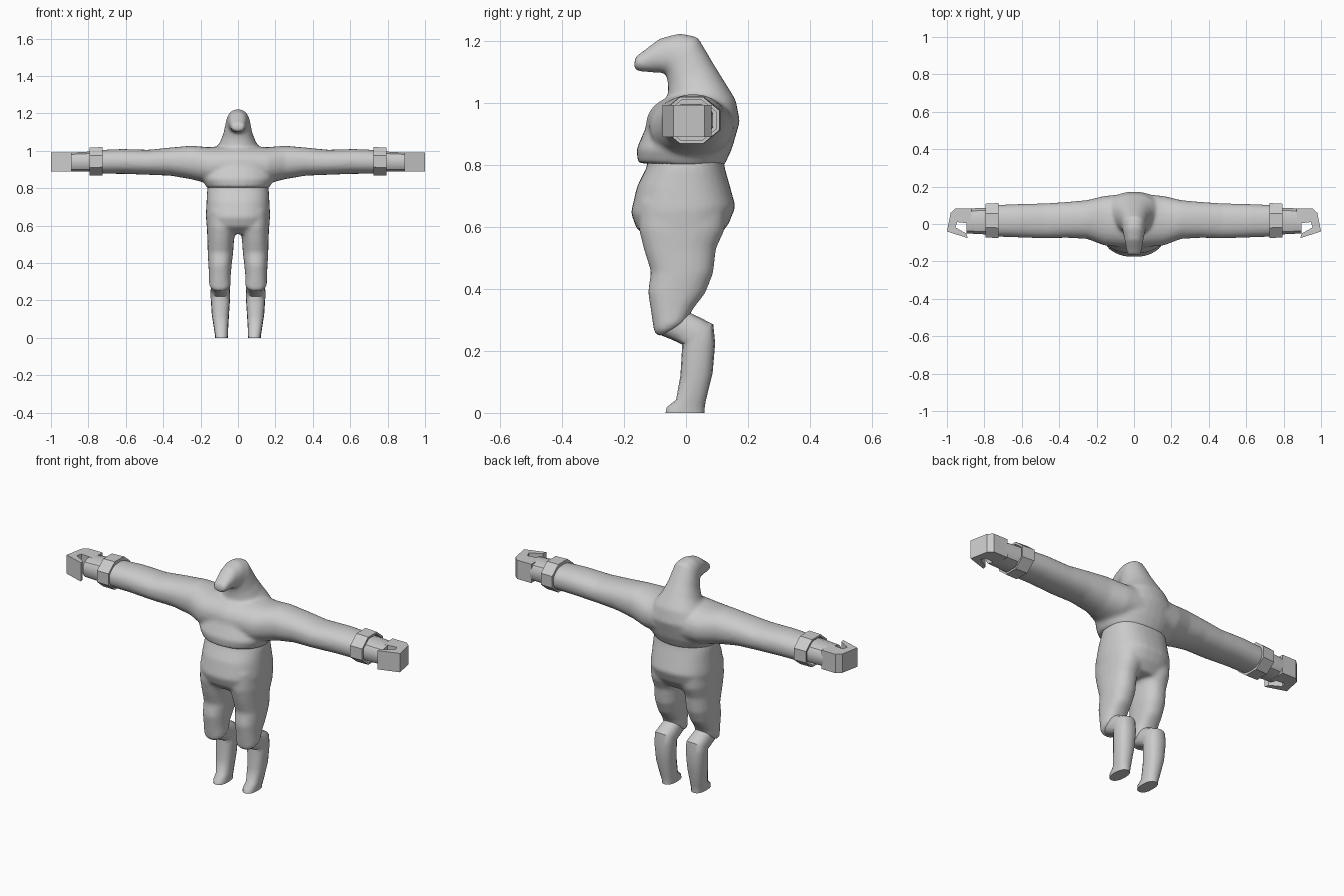
import bpy, bmesh
from math import cos, sin, pi
from mathutils import Vector


def loft(bm, sections, n=24, power=2.0, phase=0.0):
    """Skin closed rings; each section is (centre, half axis u, half axis v)."""
    rings = []
    for c, u, v in sections:
        ring = []
        for i in range(n):
            a = 2 * pi * i / n + phase
            p, q = cos(a), sin(a)
            p = (1 if p > 0 else -1) * abs(p) ** (2 / power)
            q = (1 if q > 0 else -1) * abs(q) ** (2 / power)
            ring.append(bm.verts.new(c + u * p + v * q))
        rings.append(ring)
    for r, s in zip(rings, rings[1:]):
        for i in range(n):
            j = (i + 1) % n
            bm.faces.new((r[i], r[j], s[j], s[i]))
    bm.faces.new(rings[0])
    bm.faces.new(rings[-1])


def upright(rows, cx=0.0, side=1):
    """Rows: front y, front z, back y, back z, half width, (x centre)."""
    out = []
    for yf, zf, yb, zb, w, *x in rows:
        f, b = Vector((0, yf, zf)), Vector((0, yb, zb))
        c = (f + b) / 2
        c.x = side * (x[0] if x else cx)
        out.append((c, (b - f) / 2, Vector((w, 0, 0))))
    return out


def sideways(rows, side=1):
    """Rows: x, front y, back y, bottom z, top z."""
    return [(Vector((side * x, (yf + yb) / 2, (zb + zt) / 2)),
             Vector((0, (yb - yf) / 2, 0)), Vector((0, 0, (zt - zb) / 2)))
            for x, yf, yb, zb, zt in rows]


def finish(name, bm, blend=False, angle=35):
    bmesh.ops.recalc_face_normals(bm, faces=bm.faces)
    me = bpy.data.meshes.new(name)
    bm.to_mesh(me)
    bm.free()
    ob = bpy.data.objects.new(name, me)
    bpy.context.collection.objects.link(ob)
    if blend:
        m = ob.modifiers.new("blend", 'REMESH')
        m.mode = 'VOXEL'
        m.voxel_size = 0.009
        m.use_smooth_shade = True
        s = ob.modifiers.new("relax", 'SMOOTH')
        s.factor = 0.5
        s.iterations = 8
    elif angle:
        bpy.ops.object.select_all(action='DESELECT')
        ob.select_set(True)
        bpy.context.view_layer.objects.active = ob
        bpy.ops.object.shade_smooth_by_angle(angle=angle * pi / 180)
    return ob


# Hooded jacket: torso and drooping pointed head, with the sleeves running across
bm = bmesh.new()
loft(bm, upright([
    (-0.155, 0.805, 0.122, 0.795, 0.165),
    (-0.160, 0.850, 0.148, 0.850, 0.195),
    (-0.130, 0.920, 0.174, 0.940, 0.180),
    (-0.085, 0.965, 0.160, 1.010, 0.140),
    (-0.058, 1.010, 0.123, 1.070, 0.098),
    (-0.058, 1.060, 0.092, 1.120, 0.078),
    (-0.065, 1.095, 0.038, 1.212, 0.064),
    (-0.080, 1.097, -0.020, 1.224, 0.057),
    (-0.110, 1.098, -0.085, 1.207, 0.048),
    (-0.150, 1.100, -0.140, 1.165, 0.040),
    (-0.170, 1.110, -0.162, 1.150, 0.034)]), n=32, power=2.2)
sleeve = [(0.74, -0.068, 0.102, 0.877, 1.005),
          (0.62, -0.072, 0.107, 0.877, 1.010),
          (0.48, -0.077, 0.110, 0.872, 1.006),
          (0.36, -0.074, 0.118, 0.867, 1.018),
          (0.25, -0.080, 0.128, 0.848, 1.028),
          (0.16, -0.115, 0.150, 0.825, 1.020),
          (0.00, -0.130, 0.165, 0.820, 1.030)]
loft(bm, sideways(sleeve) + sideways(sleeve[-2::-1], -1), power=2.2)
finish("jacket", bm, blend=True)

# Trousers: hips with two legs bending forward to the knee
bm = bmesh.new()
loft(bm, upright([
    (-0.120, 0.830, 0.120, 0.830, 0.155),
    (-0.128, 0.790, 0.125, 0.790, 0.165),
    (-0.158, 0.730, 0.142, 0.730, 0.168),
    (-0.178, 0.645, 0.160, 0.665, 0.172),
    (-0.160, 0.595, 0.138, 0.610, 0.168),
    (-0.110, 0.555, 0.100, 0.560, 0.150)]), n=32, power=2.4)
for s in (1, -1):
    loft(bm, upright([
        (-0.150, 0.680, 0.130, 0.680, 0.075, 0.090),
        (-0.152, 0.590, 0.125, 0.590, 0.079, 0.088),
        (-0.134, 0.520, 0.097, 0.530, 0.071, 0.092),
        (-0.113, 0.455, 0.088, 0.450, 0.068, 0.094),
        (-0.123, 0.390, 0.062, 0.385, 0.062, 0.096),
        (-0.112, 0.320, 0.030, 0.345, 0.058, 0.097),
        (-0.103, 0.260, 0.012, 0.318, 0.059, 0.096),
        (-0.085, 0.245, 0.010, 0.300, 0.052, 0.096)], side=s), power=2.3)
finish("trousers", bm, blend=True)

# Shins with small blunt feet
for s, side in ((1, "left"), (-1, "right")):
    bm = bmesh.new()
    loft(bm, upright([
        (-0.080, 0.250, 0.008, 0.325, 0.048, 0.094),
        (-0.045, 0.236, 0.050, 0.305, 0.051, 0.094),
        (-0.012, 0.220, 0.088, 0.285, 0.052, 0.094),
        (-0.013, 0.205, 0.094, 0.225, 0.052, 0.094),
        (-0.018, 0.120, 0.086, 0.130, 0.046, 0.094),
        (-0.032, 0.042, 0.064, 0.040, 0.037, 0.090),
        (-0.062, 0.018, 0.060, 0.015, 0.035, 0.088),
        (-0.066, 0.000, 0.060, 0.000, 0.034, 0.088)], side=s), n=16, power=2.4)
    finish(side + "_shin", bm, angle=45)

    # Octagonal open cuff
    bm = bmesh.new()
    k = 1 / cos(pi / 8)
    cuff = [(c, u * k, v * k) for c, u, v in sideways([
        (0.725, -0.075, 0.112, 0.868, 1.020),
        (0.795, -0.072, 0.108, 0.868, 1.018),
        (0.795, -0.062, 0.098, 0.878, 1.008),
        (0.745, -0.062, 0.098, 0.878, 1.008)], s)]
    loft(bm, cuff, n=8, phase=pi / 8)
    finish(side + "_cuff", bm, angle=0)

    # Wrist
    bm = bmesh.new()
    loft(bm, sideways([
        (0.720, -0.055, 0.090, 0.890, 0.998),
        (0.800, -0.057, 0.088, 0.888, 0.997),
        (0.895, -0.052, 0.084, 0.890, 0.992)], s), n=12, power=2.8, phase=pi / 12)
    finish(side + "_wrist", bm)

    # Hooked hand with folded fingers
    bm = bmesh.new()
    outline = [(0.87, 0.083), (0.955, 0.083), (0.980, 0.060), (1.0, -0.040),
               (0.89, -0.075), (0.895, -0.052), (0.955, -0.018),
               (0.945, 0.010), (0.90, 0.005), (0.87, 0.000)]
    face = bm.faces.new([bm.verts.new((s * x, y, 0.89)) for x, y in outline])
    top = bmesh.ops.extrude_face_region(bm, geom=[face])["geom"]
    bmesh.ops.translate(bm, vec=(0, 0, 0.102),
                        verts=[g for g in top if isinstance(g, bmesh.types.BMVert)])
    finish(side + "_hand", bm, angle=0)
